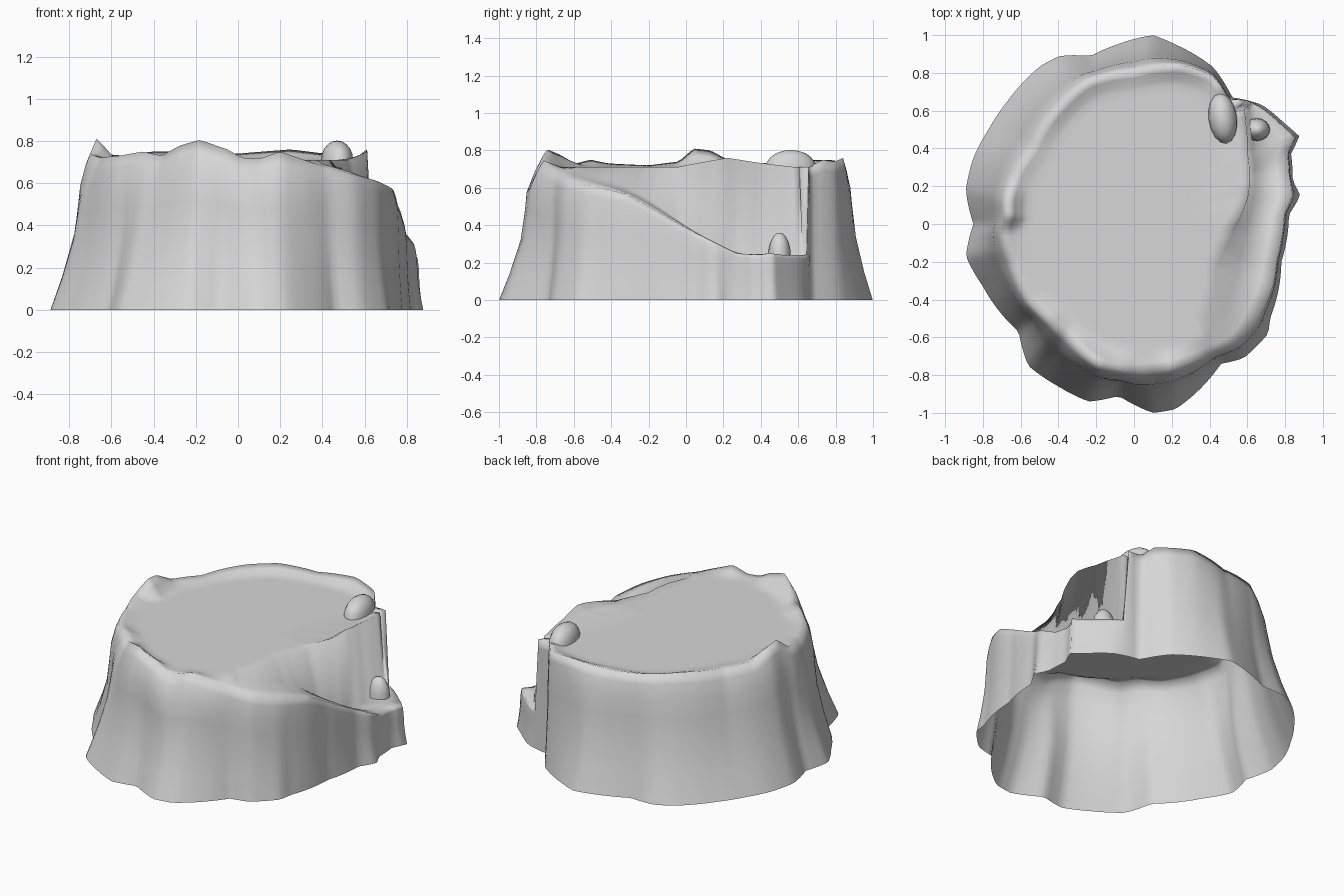
import bpy, bmesh
from math import atan2, degrees, radians, hypot, cos, sin
from mathutils import Vector

cube = bpy.data.objects.get("Cube")
if cube:
    bpy.data.objects.remove(cube, do_unlink=True)

# One plain stone colour
stone = bpy.data.materials.new("stone_grey")
stone.use_nodes = True
colour = (0.68, 0.68, 0.68, 1.0)
stone.diffuse_color = colour
stone.node_tree.nodes["Principled BSDF"].inputs["Base Color"].default_value = colour

PLATEAU = 0.71      # height of the flat top
RAMP_START, RAMP_END = -57.5, 47
COLUMNS = 180

# Ground outline (x, y)
ground = [
    (.22, .95), (.42, .83), (.52, .67), (.6, .655), (.68, .63), (.8, .53),
    (.88, .46), (.83, .38), (.84, .23), (.88, .15), (.82, .05), (.78, -.2),
    (.72, -.5), (.71, -.58), (.58, -.71), (.46, -.74), (.22, -.98), (.1, -1),
    (-.08, -.91), (-.24, -.94), (-.4, -.86), (-.56, -.75), (-.61, -.57),
    (-.8, -.33), (-.89, -.17), (-.85, 0), (-.89, .18), (-.85, .35),
    (-.77, .5), (-.67, .65), (-.49, .84), (-.39, .89), (-.23, .89),
    (-.09, .95), (.1, 1)]

# Crest of the outer wall (x, y, z): first the ramp lip, then the plateau rim
crest = [
    (.4, -.69, .68), (.55, -.63, .64), (.66, -.5, .61), (.735, -.33, .57),
    (.755, -.2, .5), (.78, -.08, .43), (.795, .05, .36), (.835, .15, .31),
    (.82, .27, .25), (.81, .38, .24), (.85, .45, .25), (.77, .53, .24),
    (.67, .615, .24), (.62, .645, .24),
    (.59, .655, .71), (.5, .66, .71), (.46, .73, .75), (.41, .79, .74),
    (.25, .84, .76), (0, .81, .74), (-.24, .76, .75), (-.4, .62, .75),
    (-.54, .4, .73), (-.64, .24, .74), (-.67, .13, .8), (-.67, .04, .81),
    (-.7, -.04, .74), (-.65, -.2, .72), (-.56, -.41, .73), (-.45, -.51, .75),
    (-.36, -.59, .73), (-.27, -.68, .78), (-.18, -.74, .805),
    (-.05, -.77, .76), (.02, -.78, .72), (.1, -.77, .715), (.2, -.76, .75),
    (.27, -.74, .725)]

# Foot of the inner cliff beside the ramp (x, y, z)
ramp_foot = [
    (.37, -.6, .7), (.47, -.46, .66), (.52, -.32, .61), (.56, -.18, .53),
    (.59, -.03, .42), (.625, .1, .33), (.64, .25, .25), (.625, .4, .24),
    (.615, .55, .24), (.605, .63, .24)]


def polar(points):
    """Turn points into a sorted table of (angle, radius, height)."""
    return sorted((degrees(atan2(p[1], p[0])), hypot(p[0], p[1]),
                   p[2] if len(p) > 2 else 0) for p in points)


def sample(table, angle, wrap=True):
    """Radius and height at an angle, interpolated along the outline."""
    if wrap:
        first, last = table[0], table[-1]
        table = ([(last[0] - 360, *last[1:])] + table
                 + [(first[0] + 360, *first[1:])])
    angle = max(table[0][0], min(table[-1][0], angle))
    for a, b in zip(table, table[1:]):
        if angle <= b[0]:
            t = (angle - a[0]) / (b[0] - a[0])
            return a[1] + (b[1] - a[1]) * t, a[2] + (b[2] - a[2]) * t


def hump(angle, middle, width):
    """One at the middle angle, falling to zero at the given width."""
    return max(0, 1 - abs(angle - middle) / width)


ground_table, crest_table, foot_table = map(polar, (ground, crest, ramp_foot))


def column(angle):
    """Section through the rock from the ground up and in to the plateau."""
    base, _ = sample(ground_table, angle)
    rim, top = sample(crest_table, angle)
    flare = min(1, (base - rim) / .15)
    brow = .02 * hump(angle, -90, 50)
    section = [(base, 0)]
    for t, bulge in ((.2, -.012), (.45, -.014), (.65, .002 + brow / 2),
                     (.8, .015 + brow), (.92, .012 + brow / 2)):
        section.append((base + (rim - base) * t + bulge * flare, top * t))
    section.append((rim, top))
    if RAMP_START < angle < RAMP_END:
        foot, floor = sample(foot_table, angle, wrap=False)
        edge = foot - .03 - .08 * hump(angle, -28, 42)
        ridge = PLATEAU + .05 * hump(angle, 20, 25)
        section += [(rim + (foot - rim) * .35, floor + (top - floor) * .4),
                    (foot, floor),
                    (edge, ridge),
                    (edge - .07, PLATEAU)]
    else:
        lift = top - PLATEAU
        section += [(rim - .04, PLATEAU + lift * .6),
                    (rim - .08, PLATEAU + lift * .15),
                    (rim - .11, PLATEAU),
                    (rim - .15, PLATEAU)]
    section.append((section[-1][0] * .5, PLATEAU))
    a = radians(angle)
    return [Vector((r * cos(a), r * sin(a), z)) for r, z in section]


def finish(bm, name):
    """Store the mesh as a smooth stone object."""
    mesh = bpy.data.meshes.new(name)
    bm.to_mesh(mesh)
    bm.free()
    mesh.materials.append(stone)
    obj = bpy.data.objects.new(name, mesh)
    bpy.context.collection.objects.link(obj)
    bpy.ops.object.select_all(action="DESELECT")
    obj.select_set(True)
    bpy.context.view_layer.objects.active = obj
    bpy.ops.object.shade_smooth_by_angle(angle=radians(130))
    return obj


# Hollow rock body with the side ramp, open underneath
bm = bmesh.new()
step = 360 / COLUMNS
columns = [[bm.verts.new(p) for p in column(-180 + i * step)]
           for i in range(COLUMNS)]
centre = bm.verts.new((0, 0, PLATEAU))
for left, right in zip(columns, columns[1:] + columns[:1]):
    for k in range(len(left) - 1):
        bm.faces.new((left[k], right[k], right[k + 1], left[k + 1]))
    bm.faces.new((left[-1], right[-1], centre))
finish(bm, "rock_plateau")


def boulder(name, location, size, turn):
    """Half-buried rounded stone without its hidden underside."""
    bm = bmesh.new()
    bmesh.ops.create_uvsphere(bm, u_segments=16, v_segments=10, radius=1)
    hidden = [v for v in bm.verts if v.co.z < -.2]
    bmesh.ops.delete(bm, geom=hidden, context="VERTS")
    for v in bm.verts:
        v.co = Vector((v.co.x * size[0], v.co.y * size[1], v.co.z * size[2]))
    obj = finish(bm, name)
    obj.location = location
    obj.rotation_euler.z = radians(turn)


# Loose stones on the plateau and at the foot of the ramp
boulder("plateau_boulder", (.47, .56, .71), (.075, .135, .092), 8)
boulder("ramp_boulder", (.65, .5, .24), (.07, .06, .12), 0)
